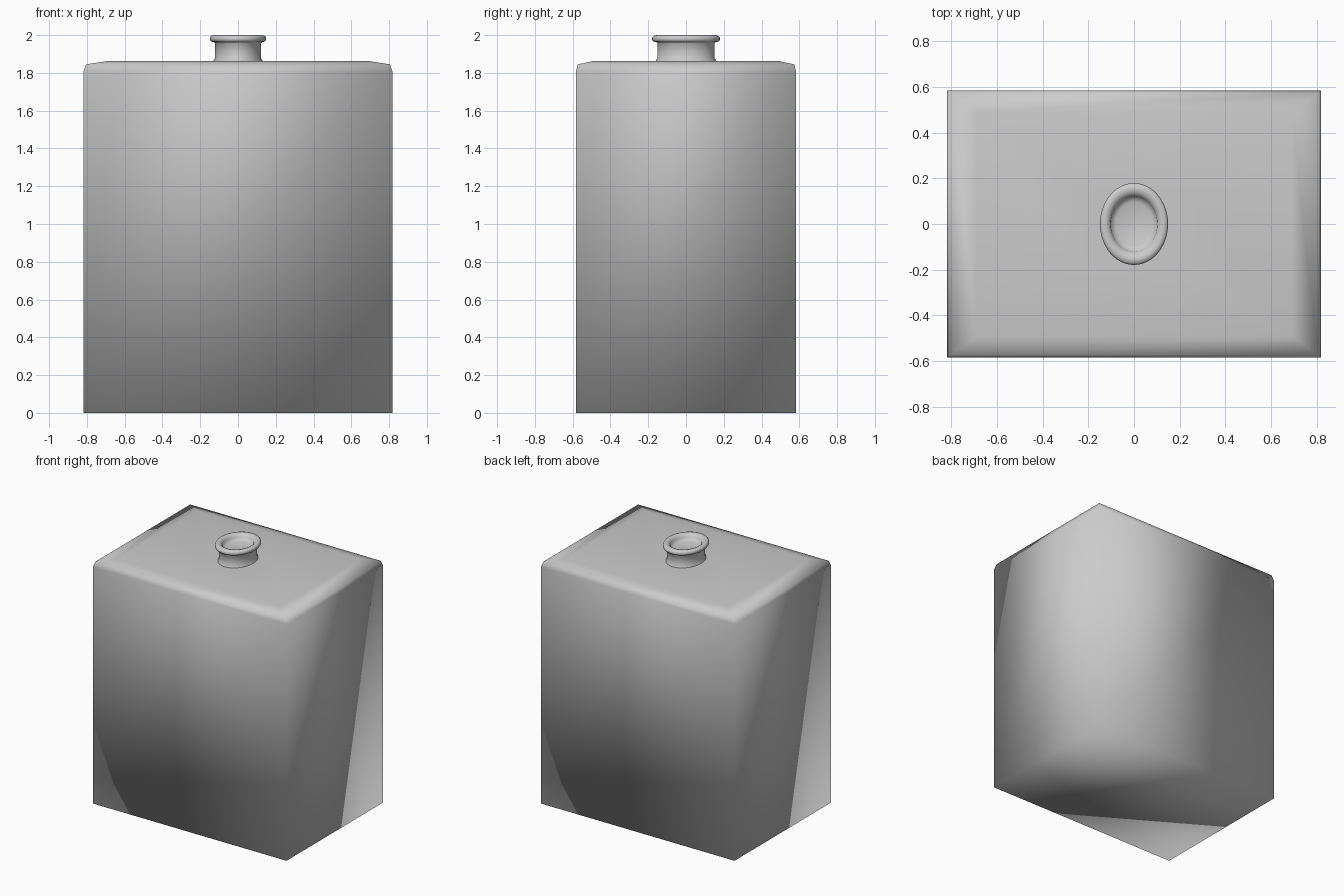
import bpy, bmesh, math

if "Cube" in bpy.data.objects:
    bpy.data.objects.remove(bpy.data.objects["Cube"])

def loft(name, rings, cap_start=True, cap_end=True):
    """Skin a stack of equal-length point rings and shade it smooth."""
    bm = bmesh.new()
    loops = [[bm.verts.new(p) for p in ring] for ring in rings]
    n = len(loops[0])
    for a, b in zip(loops, loops[1:]):
        for i in range(n):
            j = (i + 1) % n
            bm.faces.new((a[i], a[j], b[j], b[i]))
    if cap_start:
        bm.faces.new(loops[0][::-1])
    if cap_end:
        bm.faces.new(loops[-1])
    for f in bm.faces:
        f.smooth = True
    mesh = bpy.data.meshes.new(name)
    bm.to_mesh(mesh)
    bm.free()
    obj = bpy.data.objects.new(name, mesh)
    bpy.context.collection.objects.link(obj)
    return obj

def rect(x, y, z):
    return [(-x, -y, z), (x, -y, z), (x, y, z), (-x, y, z)]

def oval(x, y, z, n=48):
    return [(x * math.cos(2 * math.pi * i / n), y * math.sin(2 * math.pi * i / n), z)
            for i in range(n)]

# Box body with softened shoulders, smooth shaded all over
loft("bottle_body", [rect(*p) for p in [
    (0.818, 0.583, 0.0), (0.818, 0.583, 1.805), (0.805, 0.573, 1.845),
    (0.69, 0.49, 1.863), (0.20, 0.16, 1.864)]])

# Oval neck with a flared foot, rolled lip and recessed mouth
neck_profile = [
    (0.132, 0.162, 1.855), (0.129, 0.159, 1.866), (0.122, 0.152, 1.877),
    (0.122, 0.152, 1.957), (0.128, 0.158, 1.963), (0.143, 0.173, 1.966),
    (0.149, 0.179, 1.974), (0.149, 0.179, 1.987), (0.143, 0.171, 1.996),
    (0.130, 0.155, 2.0), (0.113, 0.136, 1.995), (0.102, 0.122, 1.982),
    (0.099, 0.118, 1.965), (0.08, 0.095, 1.957), (0.004, 0.004, 1.952)]
neck = loft("bottle_neck", [oval(*p) for p in neck_profile])
